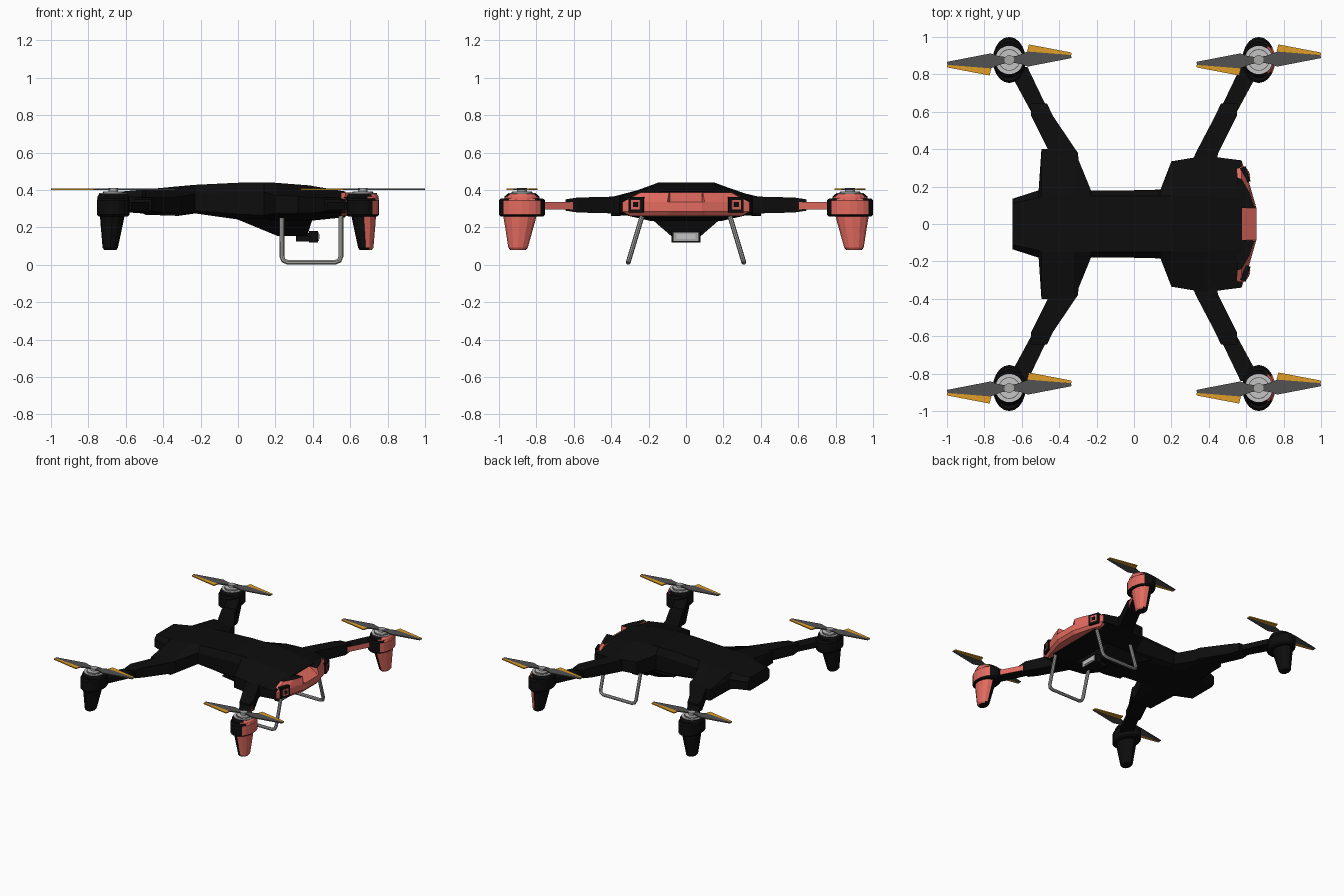
import bpy, bmesh, math
from mathutils import Vector

if "Cube" in bpy.data.objects:
    bpy.data.objects.remove(bpy.data.objects["Cube"])


def mat(name, r, g, b):
    m = bpy.data.materials.new(name)
    m.diffuse_color = (r, g, b, 1)
    m.use_nodes = True
    m.node_tree.nodes["Principled BSDF"].inputs["Base Color"].default_value = m.diffuse_color
    return m


BLACK = mat("black", 0.004, 0.004, 0.004)
CORAL = mat("coral", 0.76, 0.145, 0.115)
SILVER = mat("silver", 0.55, 0.55, 0.55)
GREY = mat("grey", 0.38, 0.38, 0.37)
DARK = mat("dark_grey", 0.085, 0.085, 0.085)
AMBER = mat("amber", 0.75, 0.34, 0.02)


def loft(name, rings, mats, rule=None, smooth=False):
    """Skin equal-length point rings, cap both ends, colour faces by rule(face)."""
    bm = bmesh.new()
    vs = [[bm.verts.new(p) for p in r] for r in rings]
    n = len(vs[0])
    for a, b in zip(vs, vs[1:]):
        for i in range(n):
            j = (i + 1) % n
            bm.faces.new((a[i], a[j], b[j], b[i]))
    bm.faces.new(vs[0])
    bm.faces.new(vs[-1])
    bmesh.ops.recalc_face_normals(bm, faces=bm.faces)
    bm.normal_update()
    if rule:
        for f in bm.faces:
            f.material_index = int(rule(f))
    me = bpy.data.meshes.new(name)
    bm.to_mesh(me)
    bm.free()
    for m in mats:
        me.materials.append(m)
    ob = bpy.data.objects.new(name, me)
    bpy.context.collection.objects.link(ob)
    if smooth:
        bpy.context.view_layer.objects.active = ob
        ob.select_set(True)
        bpy.ops.object.shade_smooth_by_angle(angle=math.radians(35))
        ob.select_set(False)
    return ob


def box(name, x0, x1, y0, y1, z0, z1, m):
    ring = lambda z: [(x0, y0, z), (x1, y0, z), (x1, y1, z), (x0, y1, z)]
    return loft(name, [ring(z0), ring(z1)], [m])


def oval(cx, cy, rx, ry, z, n=20):
    return [(cx + rx * math.cos(2 * math.pi * i / n),
             cy + ry * math.sin(2 * math.pi * i / n), z) for i in range(n)]


def plate(name, pts, z0, z1, m):
    return loft(name, [[(x, y, z0) for x, y in pts], [(x, y, z1) for x, y in pts]], [m])


# main shell: x, top half width/height, side half width/upper/lower, bottom half width/height
shell = [(-.65, .11, .39, .135, .36, .30, .11, .285),
         (-.51, .14, .402, .18, .365, .29, .14, .275),
         (-.495, .15, .403, .40, .36, .272, .16, .268),
         (-.32, .15, .42, .40, .362, .262, .16, .265),
         (-.23, .15, .428, .18, .38, .29, .15, .275),
         (.02, .15, .44, .18, .39, .27, .14, .24),
         (.14, .15, .441, .18, .39, .265, .14, .235),
         (.20, .15, .439, .335, .372, .275, .19, .238),
         (.38, .15, .425, .365, .365, .275, .19, .235),
         (.575, .13, .392, .34, .345, .28, .20, .255)]
rings = []
for x, yt, zt, ys, z1, z0, yb, zb in shell:
    half = [(yt, zt), (ys, z1), (ys, z0), (yb, zb)]
    rings.append([(x, y, z) for y, z in half] + [(x, -y, z) for y, z in reversed(half)])
loft("body_shell", rings, [BLACK])

# belly block under the front
loft("belly", [[(-.02, -.18, .25), (.40, -.19, .25), (.40, .19, .25), (-.02, .18, .25)],
               [(.21, -.08, .155), (.37, -.08, .155), (.37, .08, .155), (.21, .08, .155)]], [BLACK])

# coral nose with a slanted centre notch and black top
nose = [(.262, [(.55, .30), (.57, .30), (.60, .22), (.63, .10), (.635, .085)]),
        (.285, [(.55, .34), (.575, .34), (.61, .24), (.65, .10), (.655, .085)]),
        (.335, [(.55, .34), (.575, .34), (.61, .24), (.65, .10), (.655, .085)]),
        (.387, [(.55, .25), (.575, .24), (.615, .17), (.642, .09), (.577, .085)])]
loft("nose", [[(x, y, z) for x, y in h] + [(x, -y, z) for x, y in reversed(h)] for z, h in nose],
     [CORAL, BLACK], lambda f: f.normal.z > .97)

# headlights: nested plates on the slanted nose faces
for s, side in ((1, "left"), (-1, "right")):
    for part, h, d, m in (("frame", .042, .012, BLACK), ("ring", .026, .016, CORAL),
                          ("lens", .013, .019, BLACK)):
        ob = box(f"headlight_{part}_{side}", -.02, d, -h, h, -h, h, m)
        ob.location = (.599, s * .265, .322)
        ob.rotation_euler.z = s * math.radians(19)

# camera
box("camera_mount", .31, .40, -.05, .05, .125, .17, BLACK)
box("camera_body", .38, .428, -.078, .078, .12, .182, BLACK)
box("camera_face", .42, .432, -.068, .068, .128, .174, GREY)
box("camera_window", .42, .435, -.052, .052, .138, .164, SILVER)

# landing gear: bent tubes leaning outwards
path = [(.235, .27), (.235, .045), (.243, .023), (.265, .014),
        (.52, .014), (.542, .023), (.55, .045), (.55, .27)]
for s, side in ((1, "left"), (-1, "right")):
    cu = bpy.data.curves.new("landing_gear_" + side, "CURVE")
    cu.dimensions = "3D"
    cu.bevel_depth = .013
    cu.bevel_resolution = 2
    cu.use_fill_caps = True
    sp = cu.splines.new("POLY")
    sp.points.add(len(path) - 1)
    for p, (x, z) in zip(sp.points, path):
        p.co = (x, s * (.235 + (.26 - z) * .3), z, 1)
    cu.materials.append(GREY)
    ob = bpy.data.objects.new("landing_gear_" + side, cu)
    bpy.context.collection.objects.link(ob)
    bpy.context.view_layer.objects.active = ob
    ob.select_set(True)
    bpy.ops.object.convert(target="MESH")
    bpy.ops.object.shade_smooth_by_angle(angle=math.radians(40))
    ob.select_set(False)

# blade outlines relative to the hub
BLADE = [(0, .016), (.04, .022), (.10, .045), (.33, .026), (.333, .01), (.10, -.035), (.05, -.018), (0, -.016)]
TIP = [(.095, .045), (.105, .083), (.331, .04), (.333, .026)]

# four arms with motor, foot and propeller
for sx, end in ((1, "front"), (-1, "rear")):
    for sy, side in ((1, "left"), (-1, "right")):
        tag = f"{end}_{side}"
        cx, cy = sx * .667, sy * .877
        front = sx > 0
        facing = lambda t: (lambda f: front and f.normal.x > t)

        def beam(name, secs, rule=None):
            loft(name, [[(sx * x, sy * y, z) for x, z in ((a, z0), (b, z0), (b, z1), (a, z1))]
                        for y, a, b, z0, z1 in secs], [BLACK, CORAL], rule)

        root = .45 if front else .43
        beam("arm_root_" + tag, [(.28, .29, root - .02, .275, .365),
                                 (.38, .33 if front else .30, .45, .275, .365),
                                 (.58, .435, .55, .28, .36),
                                 (.645, .465, .555, .29, .35)])
        beam("arm_tip_" + tag, [(.60, .455, .55, .295, .337),
                                (.84, .57, .68, .295, .337)], facing(.3))

        # motor housing, collar and foot
        loft("motor_housing_" + tag, [oval(cx, cy, .078, .112, .258), oval(cx, cy, .088, .123, .268),
                                      oval(cx, cy, .088, .123, .345), oval(cx, cy, .08, .112, .355)],
             [BLACK, CORAL], facing(.72))
        loft("motor_collar_" + tag, [oval(cx, cy, .086, .095, .35), oval(cx, cy, .084, .093, .366),
                                     oval(cx, cy, .076, .08, .378)],
             [BLACK, CORAL], facing(.4))
        loft("foot_" + tag, [oval(sx * .672, sy * .888, .066, .09, .265, 12),
                             oval(sx * .675, sy * .890, .06, .08, .22, 12),
                             oval(sx * .683, sy * .898, .041, .052, .092, 12),
                             oval(sx * .683, sy * .898, .033, .042, .08, 12)],
             [BLACK, CORAL], facing(.3))

        # motor top
        for part, r, z0, z1, m in (("disc", .076, .37, .383, SILVER), ("groove", .058, .38, .386, DARK),
                                   ("cap", .054, .38, .393, SILVER), ("hub", .026, .39, .412, GREY)):
            loft(f"motor_{part}_{tag}", [oval(cx, cy, r, r, z0), oval(cx, cy, r, r, z1)],
                 [m], smooth=True)

        # propeller blades
        for k, half in ((1, "a"), (-1, "b")):
            for part, pts, m in (("blade", BLADE, DARK), ("blade_edge", TIP, AMBER)):
                plate(f"{part}_{half}_{tag}", [(cx + k * x, cy + k * y) for x, y in pts],
                      .401, .409, m)
